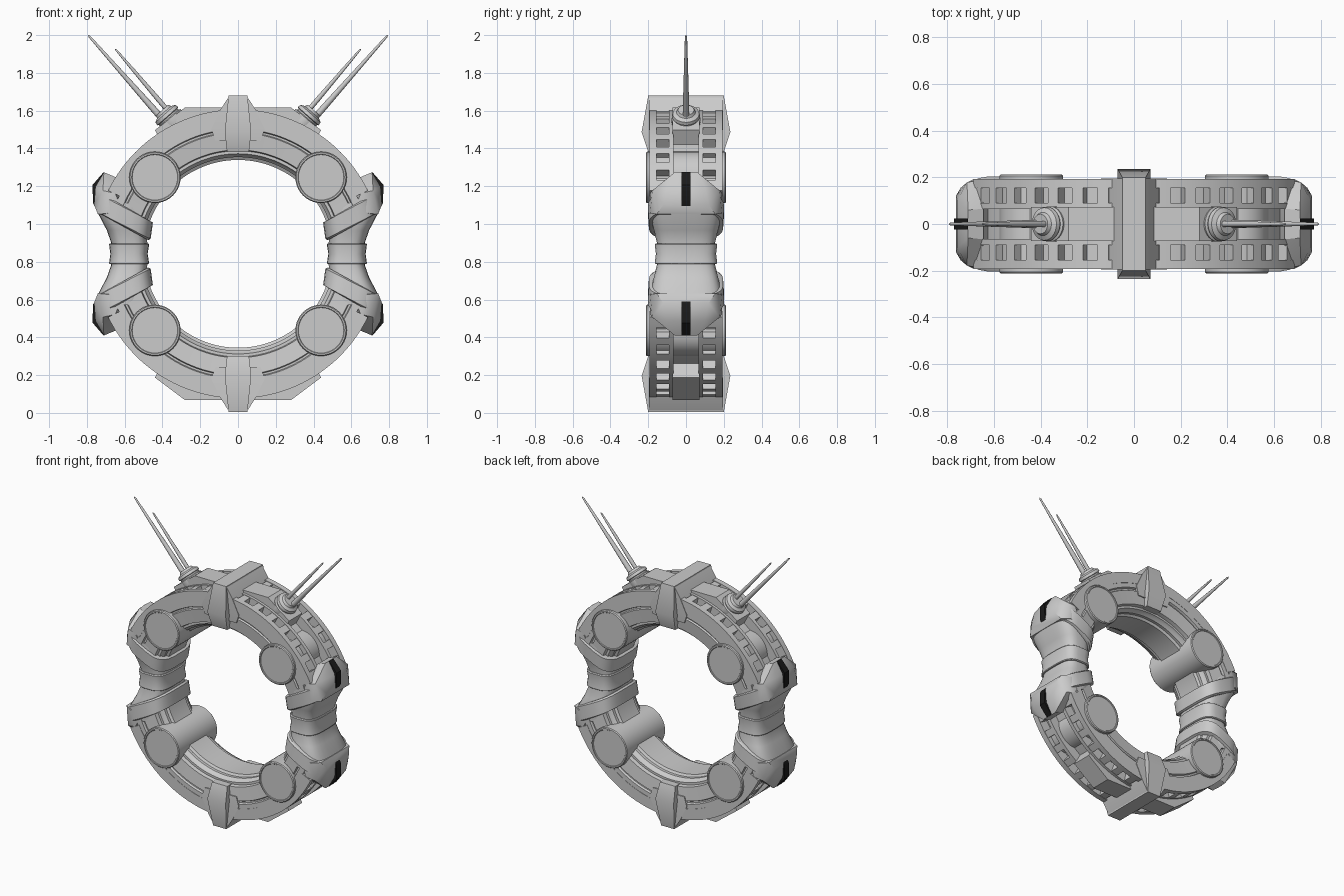
import bpy, bmesh
from math import sin, cos, pi, radians, copysign
from mathutils import Vector

if "Cube" in bpy.data.objects:
    bpy.data.objects.remove(bpy.data.objects["Cube"])

C = 0.842                                   # height of the ring centre
ALL = [(1, 1), (-1, 1), (1, -1), (-1, -1)]  # mirror signs (x, z)
TOPBOT = [(1, 1), (1, -1)]
TOP = [(1, 1), (-1, 1)]

black = bpy.data.materials.new("black")
black.diffuse_color = (0.01, 0.01, 0.01, 1)
black.use_nodes = True
black.node_tree.nodes["Principled BSDF"].inputs["Base Color"].default_value = black.diffuse_color


def finish(name, bm, signs, mat=None):
    """Make one object per mirror sign from a bmesh given relative to the centre."""
    for i, (sx, sz) in enumerate(signs):
        b = bm.copy()
        for v in b.verts:
            v.co = Vector((v.co.x * sx, v.co.y, C + v.co.z * sz))
        bmesh.ops.recalc_face_normals(b, faces=b.faces)
        me = bpy.data.meshes.new(name)
        b.to_mesh(me)
        b.free()
        ob = bpy.data.objects.new(f"{name}_{i + 1}", me)
        bpy.context.collection.objects.link(ob)
        if mat:
            me.materials.append(mat)
        bpy.ops.object.select_all(action='DESELECT')
        bpy.context.view_layer.objects.active = ob
        ob.select_set(True)
        bpy.ops.object.shade_smooth_by_angle(angle=radians(32))
    bm.free()


def loft(name, sections, signs, mat=None):
    bm = bmesh.new()
    rows = [[bm.verts.new(p) for p in s] for s in sections]
    n = len(rows[0])
    for a, b in zip(rows, rows[1:]):
        for i in range(n):
            j = (i + 1) % n
            bm.faces.new((a[i], a[j], b[j], b[i]))
    bm.faces.new(rows[0])
    bm.faces.new(rows[-1])
    finish(name, bm, signs, mat)


def hull(name, pts, signs, mat=None):
    bm = bmesh.new()
    for x, y, z in pts:
        for s in (1, -1):
            bm.verts.new((x, y * s, z))
    r = bmesh.ops.convex_hull(bm, input=bm.verts)
    bmesh.ops.delete(bm, geom=list({g for g in r["geom_interior"] if isinstance(g, bmesh.types.BMVert)}),
                     context='VERTS')
    bmesh.ops.dissolve_limit(bm, angle_limit=0.01, verts=bm.verts, edges=bm.edges)
    finish(name, bm, signs, mat)


def arc(name, profile, a0, a1, steps, signs):
    """Sweep an (r, y) profile around the ring centre."""
    secs = []
    for k in range(steps + 1):
        a = radians(a0 + (a1 - a0) * k / steps)
        secs.append([(r * cos(a), y, r * sin(a)) for r, y in profile])
    loft(name, secs, signs)


def turned(name, base, axis, steps, signs, n=32):
    """Circular sections (distance, radius) along an axis."""
    d = Vector(axis).normalized()
    u = d.orthogonal().normalized()
    v = d.cross(u)
    secs = [[Vector(base) + d * t + (u * cos(2 * pi * k / n) + v * sin(2 * pi * k / n)) * r
             for k in range(n)] for t, r in steps]
    loft(name, secs, signs)


def wraps(name, rows, signs, n=28):
    """Rounded-box sections between an inner and an outer point, with half depth h."""
    secs = []
    for x0, z0, x1, z1, h in rows:
        p, q = Vector((x0, 0, z0)), Vector((x1, 0, z1))
        s = []
        for k in range(n):
            a = 2 * pi * (k + .5) / n
            c, w = [copysign(abs(f) ** 0.6, f) for f in (cos(a), sin(a))]
            s.append((p + q) / 2 + (q - p) / 2 * c + Vector((0, h * w, 0)))
        secs.append(s)
    loft(name, secs, signs)


# Main ring arcs with grooved front and back
half = [(.70, .19), (.66, .19), (.655, .175), (.645, .175), (.64, .186), (.55, .175), (.545, .15),
        (.53, .15), (.525, .135), (.512, .12), (.512, .10), (.497, .09)]
arc("ring_arc", half + [(r, -y) for r, y in reversed(half)], 20, 160, 56, TOPBOT)

# Ladder rails around the outside of the ring
for s in (1, -1):
    for y0, y1 in ((.065, .09), (.155, .192)):
        arc("rail", [(.69, s * y0), (.765, s * y0), (.765, s * y1), (.69, s * y1)], 26, 154, 48, TOPBOT)
    for a in (80, 71.5, 63, 54.5, 46, 37.5, 29):
        arc("rail_rung", [(.69, s * .08), (.762, s * .08), (.762, s * .17), (.69, s * .17)],
            a - 1.8, a + 1.8, 2, ALL)

# Round drums running through the ring
turned("drum", (.44, -.212, .405), (0, 1, 0),
       [(.004, .118), (.004, .12), (0, .123), (0, .131), (.006, .136), (.418, .136), (.424, .131),
        (.424, .123), (.42, .12), (.42, .118)], ALL, 40)

# Top and bottom clamps with the sloped housing and centre plates
sx = (1, -1)
hull("clamp", [(s * x, y, z) for s in sx for x, y, z in
               ((.05, .20, .837), (.07, .235, .645), (.058, .20, .54))], TOPBOT)
hull("clamp_housing", [(s * x, y, z) for s in sx for x, y, z in
                       ((.05, .195, .83), (.092, .195, .765), (.142, .195, .66), (.12, .19, .60))], TOPBOT)
hull("centre_plate", [(x, .072, z) for x, z in
                      ((.05, .775), (.28, .775), (.44, .655), (.40, .58), (.05, .66))], ALL)

# Narrow side waists
wraps("waist", [(.48, 0, .672, 0, .155), (.48, .06, .672, .06, .155), (.482, .12, .695, .125, .17),
                (.485, .19, .742, .215, .19), (.50, .26, .755, .29, .188)], ALL)
wraps("waist_collar", [(.475, -.055, .68, -.055, .16), (.47, -.05, .683, -.05, .166),
                       (.478, 0, .676, 0, .16),
                       (.47, .05, .683, .05, .166), (.475, .055, .68, .055, .16)], TOP)
# Diagonal straps, high on the outside and low on the inside
wraps("waist_strap", [(.475, .072, .735, .215, .185), (.462, .078, .745, .222, .197),
                      (.450, .165, .735, .315, .203), (.462, .172, .725, .322, .192)], ALL)

# Angular shoulder caps with black pads
hull("shoulder_cap", [(.60, .18, .20), (.69, .19, .215), (.742, .155, .21), (.762, .12, .26),
                      (.755, .10, .355), (.71, .06, .432), (.645, .065, .405), (.65, .19, .32),
                      (.715, .178, .335)], ALL)
hull("shoulder_pad", [(x, y, z) for x, z in ((.69, .42), (.712, .432), (.77, .365), (.768, .27),
                                             (.755, .245), (.72, .26)) for y in (.024,)], ALL, black)

# Antenna mounts and twin tapered rods
axis = (.66, 0, .75)
turned("antenna_mount", (.325, 0, .675), axis,
       [(0, .07), (.03, .076), (.055, .076), (.06, .066), (.068, .066), (.072, .074), (.09, .07),
        (.10, .05), (.115, .042)], TOP)
turned("antenna_long", (.375, 0, .685), (.418, 0, .473),
       [(0, .018), (.12, .017), (.35, .012), (.62, .006), (.629, .002)], TOP, 12)
turned("antenna_short", (.36, 0, .745), (.29, 0, .34),
       [(0, .013), (.1, .013), (.3, .009), (.44, .005), (.447, .002)], TOP, 12)
